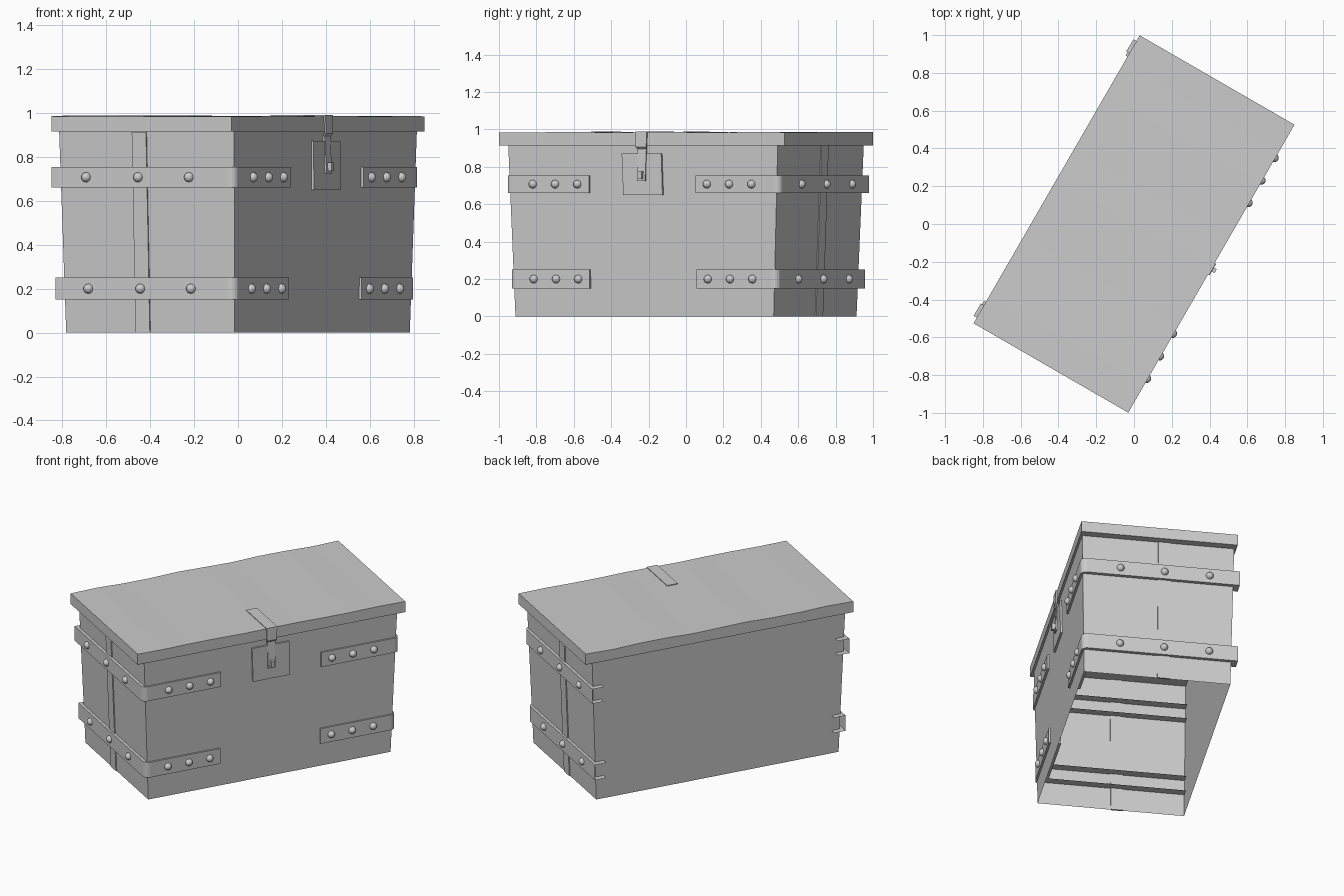
import bpy, bmesh, math
from mathutils import Matrix, Vector

if "Cube" in bpy.data.objects:
    bpy.data.objects.remove(bpy.data.objects["Cube"])

TURN = Matrix.Rotation(math.radians(60), 4, 'Z')  # chest stands turned on the floor


def finish(name, bm, smooth=False):
    bmesh.ops.remove_doubles(bm, verts=bm.verts, dist=1e-4)
    bmesh.ops.recalc_face_normals(bm, faces=bm.faces)
    bm.transform(TURN)
    me = bpy.data.meshes.new(name)
    bm.to_mesh(me)
    bm.free()
    for p in me.polygons:
        p.use_smooth = smooth
    ob = bpy.data.objects.new(name, me)
    bpy.context.collection.objects.link(ob)
    return ob


def loft(bm, rings, close=False, caps=()):
    """Join equal-length rows of points with quads, optionally capping ends."""
    vs = [[bm.verts.new(p) for p in r] for r in rings]
    n = len(vs[0])
    for a, b in zip(vs, vs[1:]):
        for i in range(n if close else n - 1):
            j = (i + 1) % n
            bm.faces.new((a[i], a[j], b[j], b[i]))
    for c in caps:
        bm.faces.new(vs[c])


def rect(x0, x1, y0, y1, z):
    return [(x0, y0, z), (x1, y0, z), (x1, y1, z), (x0, y1, z)]


def block(name, low, high, caps=(0, -1)):
    bm = bmesh.new()
    loft(bm, [low, high], True, caps)
    return finish(name, bm)


# tapered body shell, open underneath
block("chest_body", rect(-.797, .797, -.443, .443, 0),
      rect(-.832, .832, -.460, .460, .92), caps=())

# lid slab with a slightly uneven top
bm = bmesh.new()
rings = []
for i in range(11):
    x = -.88 + .176 * i
    d = .004 * math.sin(i * 1.9)
    z = .985 + d
    rings.append([(x, -.473, .915), (x, .473, .915), (x, .473, z), (x, -.473, .985 - d / 2)])
loft(bm, rings, True, (0, -1))
finish("lid", bm)

# plank seam strip in the middle of each end
for s, side in ((-1, "left"), (1, "right")):
    lo = [(s * x, y, 0) for x, y in ((.791, 0), (.803, 0), (.803, .075), (.791, .075))]
    hi = [(s * x, y, .914) for x, y in ((.826, 0), (.838, 0), (.838, .075), (.826, .075))]
    block(side + "_seam_strip", lo, hi)


# corner straps: channel sections wrapped around the front corners
def strap(name, s, L, D, yend, z0, z1, r=.035, depth=.075):
    outer = [(.33, -D)]
    inner = [(.33, -D + depth)]
    for k in range(6):
        a = math.radians(-90 + 18 * k)
        outer.append((L - r + r * math.cos(a), -D + r + r * math.sin(a)))
        inner.append((L - depth, -D + depth))
    outer.append((L, yend))
    inner.append((L - depth, yend))
    bm = bmesh.new()
    rows = [[(s * i[0], i[1], z0), (s * o[0], o[1], z0), (s * o[0], o[1], z1), (s * i[0], i[1], z1)]
            for o, i in zip(outer, inner)]
    loft(bm, rows, False, (0,))
    finish(name, bm)


# domed rivet facing along direction d
def rivet(name, pos, d):
    bm = bmesh.new()
    bmesh.ops.create_uvsphere(bm, u_segments=12, v_segments=8, radius=.023)
    cut = [v for v in bm.verts if v.co.z < -.001]
    bmesh.ops.delete(bm, geom=cut, context='VERTS')
    q = Vector(d).to_track_quat('Z', 'Y').to_matrix().to_4x4()
    bm.transform(Matrix.Translation(pos) @ q)
    finish(name, bm, True)


for level, L, D, yend, z0, z1 in (("upper", .845, .468, .492, .66, .755),
                                  ("lower", .825, .458, .484, .15, .25)):
    for s, side in ((-1, "left"), (1, "right")):
        tag = f"{level}_{side}"
        strap(tag + "_strap", s, L, D, yend, z0, z1)
        zc = (z0 + z1) / 2
        for x in (.40, .537, .675):
            rivet(tag + "_front_rivet", (s * x, -D, zc), (0, -1, 0))
        for y in (-.23, .037, .31):
            rivet(tag + "_end_rivet", (s * L, y, zc), (s, 0, 0))

# lock plate following the front slope
block("lock_plate", rect(-.118, .124, -.467, -.44, .65),
      rect(-.126, .118, -.470, -.44, .872))

# hasp bent over the lid edge and down the plate
path = [(-.19, .990, .035), (-.480, .990, .035), (-.482, .907, .032),
        (-.471, .895, .027), (-.476, .80, .025), (-.480, .725, .024)]
bm = bmesh.new()
rows = []
for i, (y, z, w) in enumerate(path):
    dy, dz = ((0, -.008), (.008, -.008))[min(i, 1)] if i < 2 else (.009, 0)
    rows.append([(-w, y, z), (w, y, z), (w, y + dy, z + dz), (-w, y + dy, z + dz)])
loft(bm, rows, True, (0, -1))
finish("hasp", bm)

# staple through the hasp
block("staple", rect(-.012, .012, -.499, -.46, .735), rect(-.012, .012, -.499, -.46, .775))
